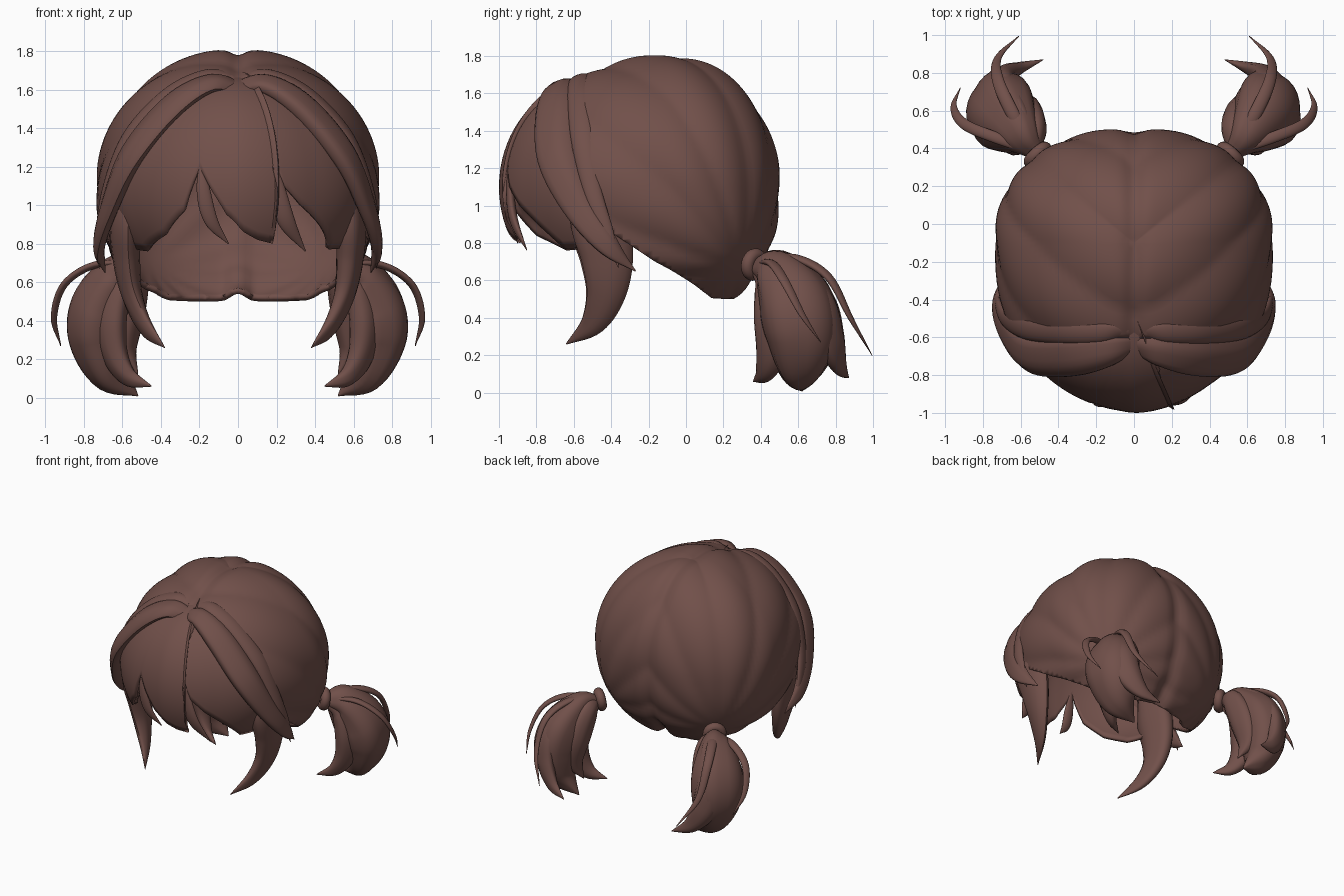
import bpy, bmesh, math
from mathutils import Vector

if "Cube" in bpy.data.objects:
    bpy.data.objects.remove(bpy.data.objects["Cube"])

brown = bpy.data.materials.new("brown_hair")
brown.diffuse_color = (0.165, 0.08, 0.068, 1)
brown.use_nodes = True
brown.node_tree.nodes["Principled BSDF"].inputs["Base Color"].default_value = brown.diffuse_color


def finish(name, bm, thickness=0):
    me = bpy.data.meshes.new(name)
    bm.to_mesh(me)
    bm.free()
    ob = bpy.data.objects.new(name, me)
    bpy.context.collection.objects.link(ob)
    me.materials.append(brown)
    bpy.ops.object.select_all(action='DESELECT')
    ob.select_set(True)
    bpy.context.view_layer.objects.active = ob
    bpy.ops.object.shade_smooth_by_angle(angle=math.radians(45))
    if thickness:
        sol = ob.modifiers.new("shell", 'SOLIDIFY')
        sol.thickness = thickness
        sol.offset = -1
    return ob


def spline(pts, t):
    """Catmull-Rom through a list of vectors, t from 0 to len-1."""
    i = min(int(t), len(pts) - 2)
    f = t - i
    b, c = pts[i], pts[i + 1]
    a = pts[i - 1] if i else b * 2 - c
    d = pts[i + 2] if i + 2 < len(pts) else c * 2 - b
    return 0.5 * (2 * b + (c - a) * f + (2 * a - 5 * b + 4 * c - d) * f * f
                  + (3 * b - a - 3 * c + d) * f ** 3)


def strand(name, path, normal, widths, flat=0.5, side=1, ridges=0, n=20):
    """Tapered lock: half widths along the path, flattened along normal."""
    P = [Vector((x * side, y, z)) for x, y, z in path]
    W = [Vector((w, 0, 0)) for w in widths]
    N = Vector((normal[0] * side, normal[1], normal[2]))
    bm = bmesh.new()
    rings = []
    steps = (len(P) - 1) * 7
    for k in range(steps + 1):
        t = k / 7
        c = spline(P, t)
        tan = (spline(P, min(t + .05, len(P) - 1)) - spline(P, max(t - .05, 0))).normalized()
        across = tan.cross(N).normalized()
        out = across.cross(tan)
        w = max(spline(W, t).x, 0.003)
        ring = []
        for j in range(n):
            a = 2 * math.pi * j / n
            r = w * (1 + ridges * (abs(math.sin(2.5 * a)) - 0.6))
            ring.append(bm.verts.new(c + across * r * math.cos(a) + out * r * flat * math.sin(a)))
        rings.append(ring)
    for a, b in zip(rings, rings[1:]):
        for j in range(n):
            bm.faces.new((a[j], a[(j + 1) % n], b[(j + 1) % n], b[j]))
    bm.faces.new(rings[0])
    bm.faces.new(rings[-1])
    bmesh.ops.recalc_face_normals(bm, faces=bm.faces)
    return finish(name, bm)


# Main cap: rounded shell with locks combed towards the two ties
bm = bmesh.new()
bmesh.ops.create_uvsphere(bm, u_segments=128, v_segments=72, radius=1)
axis = Vector((.5, .48, -.45)).normalized()
e1 = axis.cross(Vector((0, 0, 1))).normalized()
e2 = axis.cross(e1)
for v in bm.verts:
    d = v.co.normalized()
    h = (abs(d.x) ** 2.25 + abs(d.y) ** 2.25) ** (1 / 2.25)
    p = 2.0 if d.z > 0 else 2.25
    r = (h ** p + abs(d.z) ** p) ** (-1 / p)
    m = Vector((abs(d.x), d.y, d.z))
    ang = math.atan2(m.dot(e2), m.dot(e1))
    fade = min(1, m.cross(axis).length * 1.3)
    r *= 1 + 0.028 * fade * (abs(math.sin(6 * ang)) - 0.7)
    r *= 1 - 0.035 * math.exp(-(d.x / 0.07) ** 2)      # centre parting
    v.co = Vector((d.x * .735 * r, -.1 + d.y * r * (.605 if d.y > 0 else .85), 1.1 + d.z * .71 * r))
for co, no in (((0, -.61, 0), (0, -1, 0)), ((0, .15, .49), (0, -.3, -.45)), ((0, 0, .5), (0, 0, -1))):
    bmesh.ops.bisect_plane(bm, geom=bm.verts[:] + bm.edges[:] + bm.faces[:],
                           plane_co=co, plane_no=no, clear_outer=True)
for v in bm.verts:                                     # notch and lift of the nape rim
    if v.co.z < .7:
        k = (.7 - v.co.z) / .2
        v.co.z += k * (.04 * math.exp(-(v.co.x / .05) ** 2) + .25 * max(0, abs(v.co.x) - .2) ** 2)
finish("hair_cap", bm, 0.03)

# Fringe: rounded front shell with a jagged lower edge given as x, z
edge = [(-.47, .76), (-.38, .84), (-.28, .97), (-.2, 1.2), (-.14, 1.08), (-.06, .95), (.03, .86),
        (.1, .82), (.18, .80), (.2, 1.2), (.24, 1.1), (.33, 1.0), (.47, .77)]
RX, RY, RZ, CY, CZ, FP = .65, .5, .57, -.5, 1.1, 1.7
outline = [(-1.75, .78)]
for x, z in edge:
    q = abs(x) / (RX * math.sqrt(1 - ((z - CZ) / RZ) ** 2))
    outline.append((math.copysign(math.asin(q ** (FP / 2)), x), z))
outline.append((1.75, .78))
columns = []
for (a, za), (b, zb) in zip(outline, outline[1:]):
    count = max(3, int((b - a) / 0.05))
    columns += [(a + (b - a) * i / count, za + (zb - za) * i / count) for i in range(count)]
columns.append(outline[-1])


def power(c):
    return math.copysign(abs(c) ** (2 / FP), c)


bm = bmesh.new()
grid = []
for phi, zb in columns:
    end = math.acos((zb - CZ) / RZ)
    col = []
    for j in range(25):
        th = 0.03 + (end - 0.03) * j / 24
        g = math.sin(th) * (1 + 0.012 * math.sin(th) * (abs(math.sin(3.5 * phi + .6)) - .6))
        col.append(bm.verts.new((RX * g * power(math.sin(phi)), CY - RY * g * power(math.cos(phi)),
                                 CZ + RZ * math.cos(th))))
    grid.append(col)
for a, b in zip(grid, grid[1:]):
    for j in range(24):
        bm.faces.new((a[j], a[j + 1], b[j + 1], b[j]))
finish("fringe", bm, 0.025)

# Two thin spikes hanging in the fringe gaps
strand("fringe_spike_left", [(-.19, -.93, 1.27), (-.18, -.95, 1.08), (-.14, -.94, .92), (-.05, -.90, .80)],
       (0, -1, 0), [.003, .035, .035, .003])
strand("fringe_spike_right", [(.17, -.93, 1.3), (.2, -.94, 1.1), (.25, -.92, .92), (.35, -.85, .76)],
       (0, -1, 0), [.003, .04, .045, .003])

for s, tag in ((1, "right"), (-1, "left")):
    # Arching lock from the parting down over the temple
    strand("temple_lock_" + tag,
           [(-.02, -.63, 1.60), (.14, -.67, 1.63), (.34, -.70, 1.51), (.55, -.69, 1.26),
            (.665, -.575, 1.0), (.72, -.42, .79), (.69, -.27, .65)],
           (.7, -.4, .6), [.05, .085, .11, .11, .09, .06, .003], .5, s, .08)
    # Thinner lock along the front rim of the cap
    strand("rear_temple_lock_" + tag,
           [(.03, -.57, 1.66), (.17, -.57, 1.67), (.37, -.57, 1.57), (.57, -.55, 1.35),
            (.68, -.5, 1.08), (.72, -.42, .85), (.72, -.36, .67)],
           (.8, -.2, .5), [.03, .06, .065, .065, .05, .035, .003], .5, s)
    # Long pointed lock in front of the ear
    strand("side_lock_" + tag,
           [(.56, -.53, 1.15), (.585, -.47, .93), (.58, -.425, .72), (.55, -.43, .53), (.48, -.5, .37), (.38, -.64, .26)],
           (1, -.1, 0), [.08, .155, .14, .105, .065, .003], .5, s, .06)
    # Pigtail locks
    strand("pigtail_main_" + tag,
           [(.52, .38, .68), (.61, .48, .65), (.69, .58, .50), (.715, .62, .32), (.66, .62, .13), (.52, .62, .01)],
           (1, .3, .3), [.05, .13, .2, .2, .13, .004], .8, s, .06, 30)
    strand("pigtail_back_" + tag,
           [(.53, .40, .69), (.64, .57, .66), (.73, .70, .48), (.71, .77, .29), (.62, .82, .15), (.48, .87, .08)],
           (.7, .7, .3), [.04, .09, .12, .10, .06, .003], .6, s, .06)
    strand("pigtail_front_" + tag,
           [(.53, .38, .67), (.62, .45, .58), (.66, .47, .40), (.64, .46, .23), (.57, .42, .11), (.45, .36, .06)],
           (1, -.4, 0), [.04, .09, .11, .09, .055, .003], .7, s, .06)
    strand("pigtail_inner_" + tag,
           [(.52, .40, .68), (.525, .50, .62), (.56, .57, .44), (.58, .59, .26), (.52, .56, .12)],
           (1, 0, 0), [.04, .09, .11, .08, .003], .7, s, .06)
    # Loose thin strands around the pigtail
    strand("loose_strand_outer_" + tag,
           [(.54, .39, .69), (.74, .46, .69), (.90, .53, .59), (.955, .62, .42), (.92, .72, .27)],
           (.6, .3, .7), [.025, .03, .028, .02, .002], .6, s)
    strand("loose_strand_back_" + tag,
           [(.54, .40, .70), (.64, .58, .72), (.72, .76, .62), (.72, .88, .40), (.61, .995, .2)],
           (.4, .6, .7), [.025, .035, .032, .022, .002], .6, s)
    # Hair tie
    bpy.ops.mesh.primitive_torus_add(major_segments=28, minor_segments=12, major_radius=.052,
                                     minor_radius=.036, location=(.51 * s, .365, .685))
    tie = bpy.context.object
    tie.name = "hair_tie_" + tag
    tie.rotation_euler = Vector((.6 * s, .65, -.15)).to_track_quat('Z', 'Y').to_euler()
    tie.data.materials.append(brown)
    bpy.ops.object.shade_smooth_by_angle(angle=math.radians(60))
